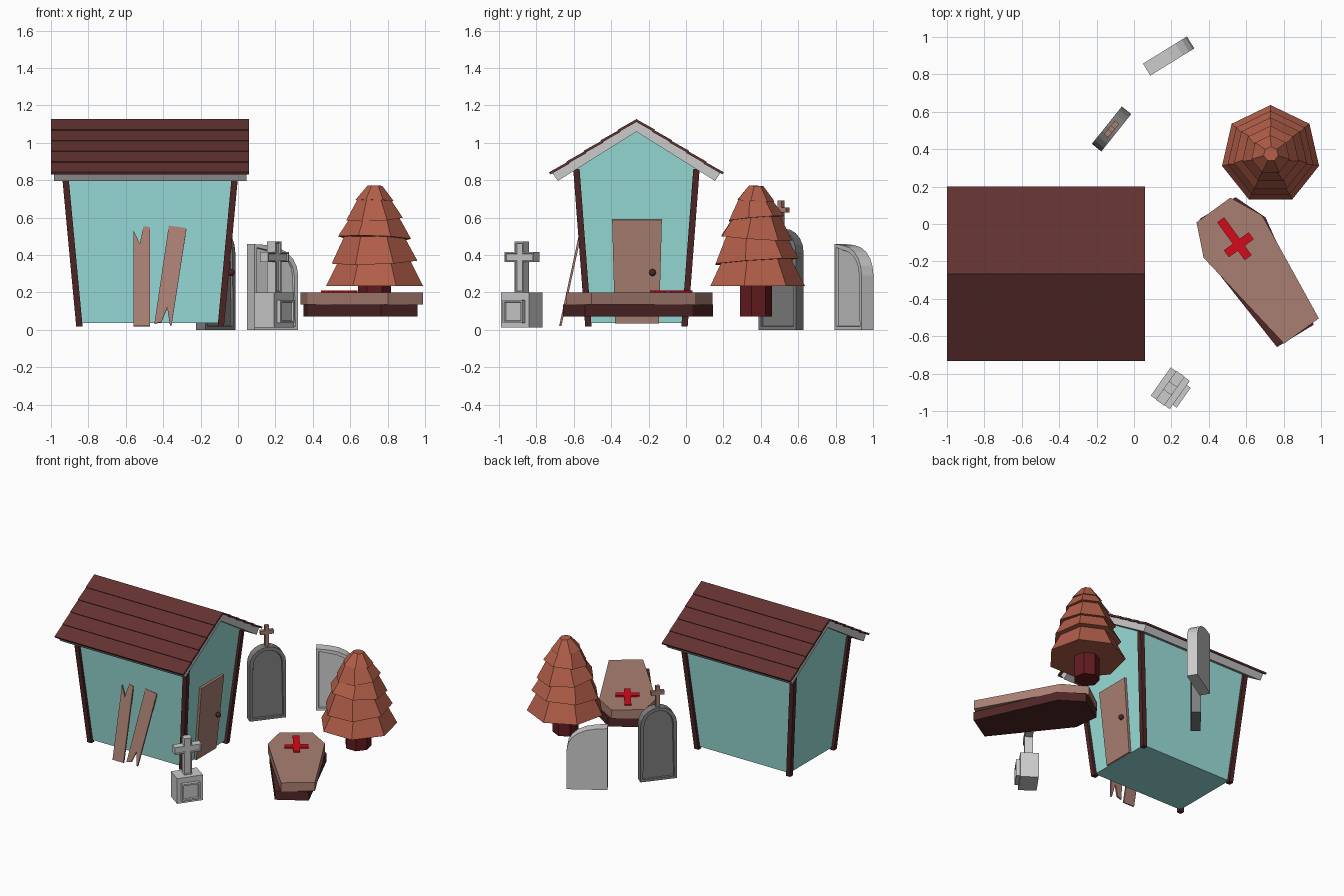
import bpy, bmesh
from math import radians, sin, cos, pi
from mathutils import Matrix, Vector

if "Cube" in bpy.data.objects:
    bpy.data.objects.remove(bpy.data.objects["Cube"])

T = lambda x, y, z: Matrix.Translation((x, y, z))
R = lambda deg, axis: Matrix.Rotation(radians(deg), 4, axis)


def material(name, r, g, b):
    m = bpy.data.materials.new(name)
    m.diffuse_color = [(c / 255) ** 2.2 for c in (r, g, b)] + [1]
    m.use_nodes = True
    m.node_tree.nodes["Principled BSDF"].inputs["Base Color"].default_value = m.diffuse_color
    return m


ROOF = material("dark_roof_wood", 98, 53, 52)
POST = material("dark_wood", 80, 42, 42)
WALL = material("teal_wall", 152, 222, 217)
WOOD = material("pale_wood", 168, 126, 114)
LEAF = material("orange_foliage", 176, 94, 74)
TRUNK = material("trunk_red", 98, 32, 36)
RED = material("red", 212, 18, 32)
DARK = material("dark_stone", 125, 125, 125)


def finish(bm, name, M=Matrix(), mat=None):
    bmesh.ops.recalc_face_normals(bm, faces=bm.faces)
    me = bpy.data.meshes.new(name)
    bm.to_mesh(me)
    bm.free()
    me.transform(M)
    ob = bpy.data.objects.new(name, me)
    bpy.context.collection.objects.link(ob)
    if mat:
        me.materials.append(mat)
    return ob


def prism(name, pts, depth, M, mat=None, panels=(), rim=0.025, sink=0.012):
    """Profile in local x/z, thickness along y; sunken panels on chosen sides (-1 front, 1 back)."""
    bm = bmesh.new()
    front = bm.faces.new([bm.verts.new((x, -depth / 2, z)) for x, z in pts])
    ext = bmesh.ops.extrude_face_region(bm, geom=[front], use_keep_orig=True)["geom"]
    back = [g for g in ext if isinstance(g, bmesh.types.BMFace)][0]
    bmesh.ops.translate(bm, vec=(0, depth, 0), verts=back.verts[:])
    bmesh.ops.recalc_face_normals(bm, faces=bm.faces)
    for side in panels:
        f = front if side < 0 else back
        bmesh.ops.inset_region(bm, faces=[f], thickness=rim)
        bmesh.ops.inset_region(bm, faces=[f], thickness=0.004, depth=-sink)
    return finish(bm, name, M, mat)


def box(name, size, M, mat=None):
    bm = bmesh.new()
    bmesh.ops.create_cube(bm, size=1)
    return finish(bm, name, M @ Matrix.Diagonal((*size, 1)), mat)


def loft(name, rings, n, M, mat=None):
    """Stack of n-sided rings (radius, z) with caps."""
    bm = bmesh.new()
    loops = [[bm.verts.new((r * sin(2 * pi * i / n), r * cos(2 * pi * i / n), z))
              for i in range(n)] for r, z in rings]
    for a, b in zip(loops, loops[1:]):
        for i in range(n):
            bm.faces.new((a[i], a[i - 1], b[i - 1], b[i]))
    bm.faces.new(loops[0])
    bm.faces.new(loops[-1])
    return finish(bm, name, M, mat)


# ---- house walls: pentagon ends flaring outward with height
HX, HY = -0.47, -0.265
bm = bmesh.new()
ends = []
for s in (-1, 1):
    ends.append([bm.verts.new((HX + s * hx, HY + y, z)) for hx, y, z in (
        (.375, -.255, .035), (.455, -.318, .86), (.476, 0, 1.07), (.455, .318, .86), (.375, .255, .035))])
for i in range(5):
    bm.faces.new((ends[0][i - 1], ends[0][i], ends[1][i], ends[1][i - 1]))
for e in ends:
    bm.faces.new(e)
finish(bm, "house_walls", mat=WALL)

# ---- slanted corner posts
for sx in (-1, 1):
    for sy in (-1, 1):
        lo = Vector((HX + sx * .378, HY + sy * .257, .018))
        hi = Vector((HX + sx * .457, HY + sy * .321, .86))
        bm = bmesh.new()
        q = [[bm.verts.new(c + Vector((a * .017, b * .017, 0)))
              for a, b in ((-1, -1), (1, -1), (1, 1), (-1, 1))] for c in (lo, hi)]
        for i in range(4):
            bm.faces.new((q[0][i - 1], q[0][i], q[1][i], q[1][i - 1]))
        bm.faces.new(q[0])
        bm.faces.new(q[1])
        finish(bm, "corner_post", mat=POST)

# ---- roof: grey chevron slab and overlapping boards
half = [(0, 1.115), (.448, .837), (.42, .796), (0, 1.059)]
prism("roof_slab", half + [(-.42, .796), (-.448, .837)], 1.03, T(HX, HY, 0) @ R(90, 'Z'))
L, PITCH = .54, 31.8
for s in (0, 180):
    for i in range(5):
        M = (T(HX, HY, 1.121) @ R(s, 'Z') @ R(PITCH, 'X')
             @ T(0, -(i + .5) * L / 5, 0) @ R(2.5 * -1, 'X'))
        box("roof_board", (1.06, L / 5 + .008, .013), M, ROOF)

# ---- door and knob on the right wall
D = T(-.092, HY + .003, .035) @ R(90, 'Z') @ R(5.5, 'X')
prism("door", [(-.118, 0), (.118, 0), (.133, .557), (-.133, .557)], .03, D, WOOD)
bm = bmesh.new()
bmesh.ops.create_uvsphere(bm, u_segments=10, v_segments=6, radius=.019)
finish(bm, "door_knob", D @ T(.083, -.03, .275), POST)

# ---- broken boards leaning on the front wall
B = T(0, -.672, .02) @ R(-12.2, 'X')
prism("leaning_board", [(-.56, 0), (-.47, 0), (-.47, .54), (-.505, .545), (-.525, .45), (-.56, .525)],
      .012, B, WOOD)
prism("leaning_board", [(-.447, .012), (-.41, .022), (-.378, .1), (-.364, .005), (-.355, .005),
                        (-.275, .535), (-.37, .548)], .012, B, WOOD)

# ---- tree: seven-sided tiers, each slightly crooked
C = T(.73, .37, 0)
loft("tree_trunk", [(.09, .07), (.09, .26)], 7, C, TRUNK)
tiers = [(.266, .235), (.235, .365), (.2, .49), (.155, .595), (.105, .69), (.05, .75)]
for i, ((r, z), (r2, z2)) in enumerate(zip(tiers, tiers[1:])):
    tilt = (0, 4, -4, 5, -3)[i]
    loft("tree_tier", [(r, 0), (r2 * .8, z2 - z + .02)], 7, C @ T(0, 0, z) @ R(tilt, 'X') @ R(-tilt / 2, 'Y'), LEAF)

# ---- coffin: box slightly turned under its lid
outline = [(0, -.112), (.175, -.193), (.8, -.115), (.8, .115), (.175, .193), (0, .112)]
prism("coffin_box", outline, .065, T(.447, .085, .1025) @ R(-58.7, 'Z') @ R(90, 'X'), POST)
K = T(.425, .075, 0) @ R(-54, 'Z')
prism("coffin_lid", outline, .064, K @ T(0, 0, .167) @ R(90, 'X'), WOOD)


def cross(top, bottom, arm, w):
    """Cross outline with the bar centred on z = 0."""
    right = [(w, bottom), (w, -w), (arm, -w), (arm, w), (w, w), (w, top)]
    return right + [(-x, z) for x, z in reversed(right)]


prism("coffin_cross", cross(.085, -.165, .082, .023), .012,
      K @ T(.23, 0, .203) @ R(90, 'Z') @ R(90, 'X'), RED)

# ---- arched gravestone with a small cross
A = T(-.12, .508, 0) @ R(51.3, 'Z')
arch = [(-.128, 0), (.128, 0)] + [(.128 * cos(pi * i / 10), .415 + .125 * sin(pi * i / 10)) for i in range(11)]
prism("arched_gravestone", arch, .065, A, DARK, panels=(-1, 1))
prism("arched_gravestone_cross", cross(.05, -.115, .047, .014), .028, A @ T(0, 0, .64), WOOD)

# ---- lopsided gravestone
prism("worn_gravestone", [(-.138, 0), (.138, 0), (.138, .29), (.128, .34), (.105, .38), (.065, .415),
                          (.01, .44), (-.06, .453), (-.138, .458)], .075,
      T(.185, .898, 0) @ R(31.7, 'Z'), panels=(-1,))

# ---- grave cross on a block
G = T(.194, -.878, 0) @ R(54.7, 'Z')
box("cross_block", (.185, .125, .188), G @ T(0, 0, .106))
prism("cross_block_plate", [(-.065, .035), (.065, .035), (.065, .16), (-.065, .16)], .03,
      G @ T(0, -.073, 0), panels=(-1,), rim=.016)
prism("grave_cross", cross(.083, -.19, .095, .027), .055, G @ T(0, 0, .388), panels=(-1,), rim=.009, sink=.008)
